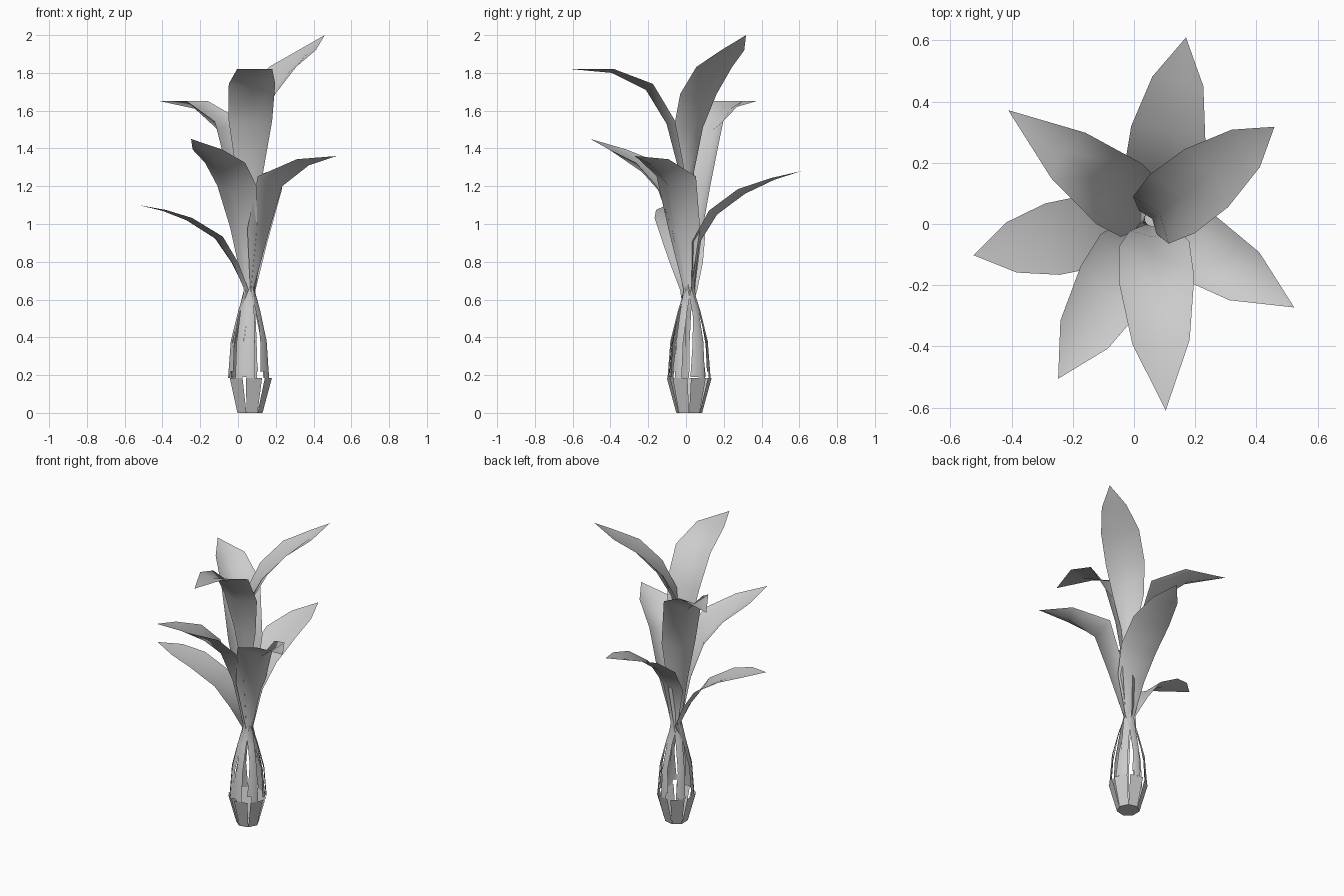
import bpy
from math import radians, sin, cos, pi, hypot

if "Cube" in bpy.data.objects:
    bpy.data.objects.remove(bpy.data.objects["Cube"])

CX, CY = 0.06, 0.017  # stem axis


def make(name, verts, faces, smooth=True):
    me = bpy.data.meshes.new(name)
    me.from_pydata(verts, [], faces)
    me.update()
    ob = bpy.data.objects.new(name, me)
    bpy.context.collection.objects.link(ob)
    for p in me.polygons:
        p.use_smooth = smooth
    return ob


def half_width(s):
    """Blade half width at distance s from the tip."""
    table = ((0, 0), (.15, .085), (.33, .124), (.52, .12), (.7, .09), (.95, .028))
    for (s0, w0), (s1, w1) in zip(table, table[1:]):
        if s <= s1:
            return w0 + (w1 - w0) * (s - s0) / (s1 - s0)
    return .022


def strip(name, azimuth, spine, cup, stretch=1.0, width=None):
    """Channelled ribbon along (radius, z) points, pointed at its last point."""
    a = radians(azimuth)
    dist = [0]
    for p, q in zip(spine[::-1], spine[-2::-1]):
        dist.insert(0, dist[0] + hypot(q[0] - p[0], q[1] - p[1]))
    verts, faces = [], []
    last = len(spine) - 1
    for i, (r, z) in enumerate(spine):
        p, q = spine[max(i - 1, 0)], spine[min(i + 1, last)]
        tr, tz = q[0] - p[0], q[1] - p[1]
        n = hypot(tr, tz)
        w = width * dist[i] / dist[0] if width else half_width(dist[i] / stretch)
        d = w * (cup * min(1, dist[i] / .35) if z > .7 else .25)
        er, ez = r - d * tz / n, z + d * tr / n
        cols = [(r, z, 0)] if i == last else [(er, ez, -w), (r, z, 0), (er, ez, w)]
        for rr, zz, s in cols:
            verts.append((CX + rr * cos(a) - s * sin(a),
                          CY + rr * sin(a) + s * cos(a), zz))
    for i in range(last):
        for b in (i * 3, i * 3 + 1):
            faces.append((b, b + 1, b + 4, b + 3) if i < last - 1
                         else (b, b + 1, i * 3 + 3))
    return make(name, verts, faces)


# Leaves: azimuth, channel depth, length stretch, spine out to the tip
leaves = [
    (37, .4, 1.05, [(0, 1.28), (.03, 1.5), (.12, 1.66), (.25, 1.8), (.39, 1.91), (.5, 2)]),
    (-86, .35, 1.15, [(.06, 1.3), (.12, 1.53), (.23, 1.71), (.41, 1.8), (.628, 1.82)]),
    (143, .7, 1.25, [(.07, .95), (.12, 1.2), (.21, 1.5), (.36, 1.61), (.59, 1.65)]),
    (79.5, .25, 1, [(.055, .9), (.15, 1.05), (.3, 1.16), (.46, 1.235), (.603, 1.28)]),
    (191.5, .15, .88, [(.09, .79), (.18, .92), (.34, 1.02), (.47, 1.07), (.597, 1.1)]),
    (-32, .75, 1, [(.12, .95), (.205, 1.2), (.37, 1.31), (.547, 1.36)]),
    (239.5, .5, 1, [(.1, .97), (.18, 1.17), (.29, 1.275), (.45, 1.375), (.607, 1.45)]),
]
# Each leaf's sheath clasps the swollen stem, then runs up close to the axis
sheath = [(.115, .185), (.1, .38), (.06, .54)]
for i, (az, cup, stretch, blade) in enumerate(leaves):
    start = blade[0][1]
    stem = [(.025, z) for z in (.65, 1.0) if z < start - .12]
    strip(f"leaf_{i + 1}", az, sheath + stem + blade, cup, stretch)

# Dry husk scales around the swollen stem
for i in range(6):
    strip(f"husk_{i + 1}", 20 + 60 * i,
          [(.108, .19 + .03 * (i % 2)), (.095, .36), (.06, .52)], .2, width=.03)

# Faceted bulb base: flared plates around a closed floor
N = 7
verts, faces = [], []
for i in range(N):
    a0, a1 = 2 * pi * i / N, 2 * pi * (i + 1) / N
    g = 0.08
    for r, z, a in ((.07, 0, a0), (.07, 0, a1), (.12, .185, a1 - g), (.12, .185, a0 + g)):
        verts.append((CX + r * cos(a), CY + r * sin(a), z))
    faces.append(tuple(range(4 * i, 4 * i + 4)))
faces.append(tuple(4 * i for i in reversed(range(N))))
make("bulb_base", verts, faces, False)
